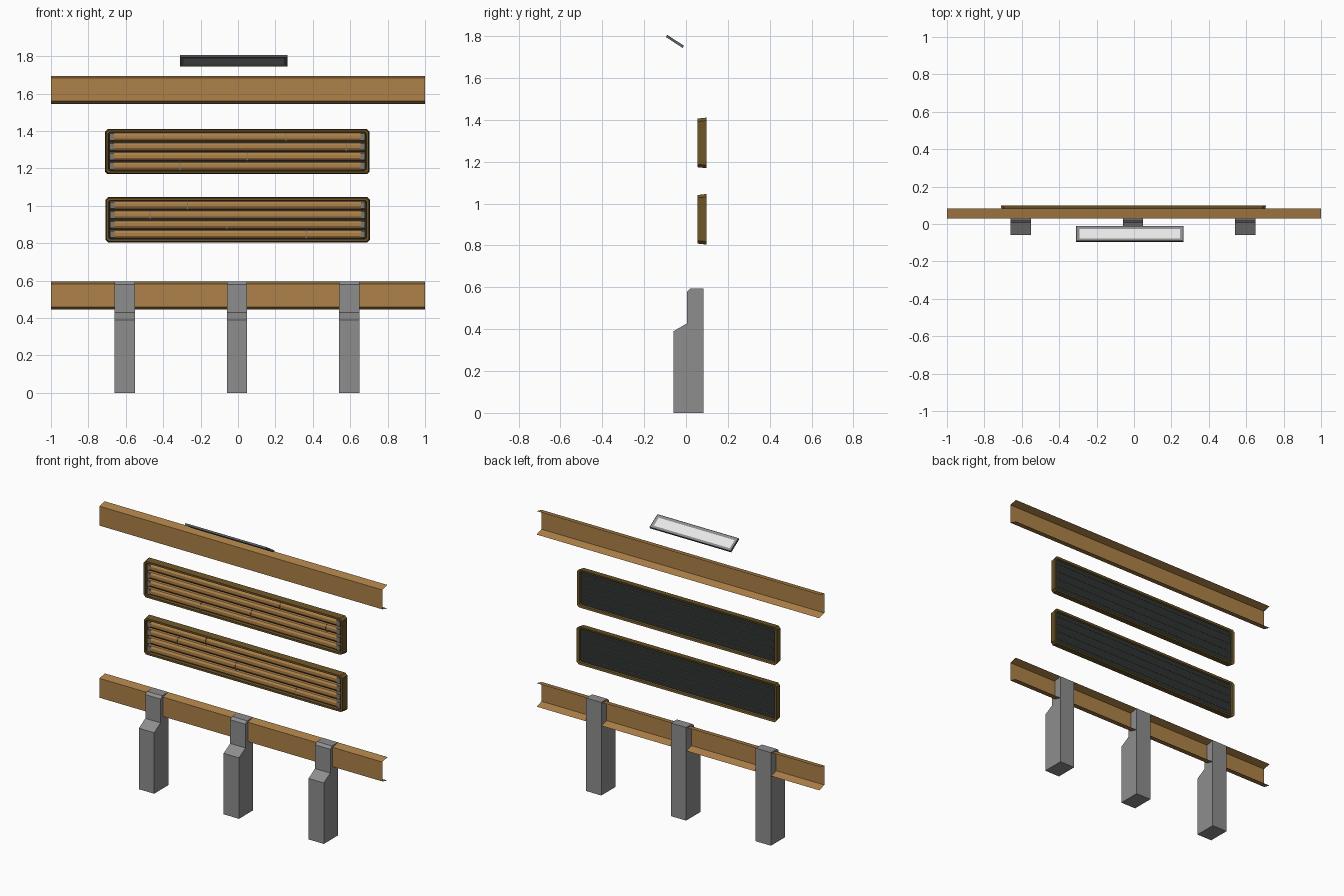
import bpy, bmesh
from math import radians
from mathutils import Matrix

cube = bpy.data.objects.get("Cube")
if cube:
    bpy.data.objects.remove(cube)


def material(name, r, g, b):
    m = bpy.data.materials.new(name)
    m.use_nodes = True
    m.diffuse_color = (r, g, b, 1)
    m.node_tree.nodes["Principled BSDF"].inputs["Base Color"].default_value = (r, g, b, 1)
    return m


TAN = material("tan paint", 0.42, 0.22, 0.065)
OLIVE = material("dark olive brown", 0.15, 0.09, 0.02)
BACK = material("dark slate", 0.025, 0.032, 0.032)
STEEL = material("post grey", 0.27, 0.27, 0.27)
CLIP = material("clip grey", 0.2, 0.19, 0.17)
FRAME = material("lamp frame grey", 0.12, 0.12, 0.13)
LENS = material("lens white", 0.8, 0.8, 0.8)


def make(name, bm, *mats):
    mesh = bpy.data.meshes.new(name)
    bm.to_mesh(mesh)
    bm.free()
    for m in mats:
        mesh.materials.append(m)
    ob = bpy.data.objects.new(name, mesh)
    bpy.context.collection.objects.link(ob)
    return ob


def extrude_x(bm, profile, x0, x1, closed=True):
    """Sweep a (y, z) profile along x; closed profiles get end caps."""
    a = [bm.verts.new((x0, y, z)) for y, z in profile]
    b = [bm.verts.new((x1, y, z)) for y, z in profile]
    n = len(profile)
    for i in range(n if closed else n - 1):
        j = (i + 1) % n
        bm.faces.new((a[i], a[j], b[j], b[i]))
    if closed:
        bm.faces.new(a)
        bm.faces.new(b)
        bmesh.ops.recalc_face_normals(bm, faces=bm.faces)


def box(bm, x0, x1, y0, y1, z0, z1):
    extrude_x(bm, [(y0, z0), (y1, z0), (y1, z1), (y0, z1)], x0, x1)


# Sheet channel beams, open at the back
for name, z in (("lower_beam", 0.445), ("upper_beam", 1.545)):
    bm = bmesh.new()
    extrude_x(bm, [(0.082, z), (0.03, z + 0.014), (0.03, z + 0.138), (0.082, z + 0.15)],
              -1, 1, closed=False)
    bmesh.ops.reverse_faces(bm, faces=bm.faces)
    make(name, bm, TAN)

# Three stepped posts
POST = [(-0.06, 0), (0.083, 0), (0.083, 0.595), (0.022, 0.595),
        (0.005, 0.58), (0.005, 0.428), (-0.06, 0.39)]
for side, x in (("right", -0.605), ("middle", -0.005), ("left", 0.595)):
    bm = bmesh.new()
    extrude_x(bm, POST, x - 0.054, x + 0.054)
    make(side + "_post", bm, STEEL)


def ring(bm, cx, cz, hx, hz, c, y):
    """Rectangle with cut corners, standing in the xz plane."""
    pts = [(hx, hz - c), (hx - c, hz), (c - hx, hz), (-hx, hz - c),
           (-hx, c - hz), (c - hx, -hz), (hx - c, -hz), (hx, c - hz)]
    return [bm.verts.new((cx + x, y, cz + z)) for x, z in pts]


def panel(label, cx, cz, seams):
    # Tapered rim with a recessed inner wall
    bm = bmesh.new()
    rings = [ring(bm, cx, cz, hx, hz, c, y) for hx, hz, c, y in (
        (0.690, 0.108, 0.008, 0.095), (0.707, 0.121, 0.014, 0.098),
        (0.702, 0.116, 0.014, 0.055), (0.690, 0.104, 0.008, 0.055),
        (0.686, 0.102, 0.008, 0.082))]
    for a, b in zip(rings, rings[1:] + rings[:1]):
        for i in range(8):
            j = (i + 1) % 8
            bm.faces.new((a[i], a[j], b[j], b[i]))
    bmesh.ops.recalc_face_normals(bm, faces=bm.faces)
    make(label + "_rim", bm, OLIVE)

    bm = bmesh.new()
    box(bm, cx - 0.69, cx + 0.69, 0.08, 0.086, cz - 0.106, cz + 0.106)
    make(label + "_backing", bm, BACK)

    # Four ribbed slats, each split by one seam and held by end clips
    slats, clips, lines = bmesh.new(), bmesh.new(), bmesh.new()
    for i, seam in enumerate(seams):
        z = cz + 0.078 - i * 0.052
        rib = [(0.08, z - 0.023), (0.068, z - 0.02), (0.06, z - 0.008),
               (0.06, z + 0.008), (0.068, z + 0.02), (0.08, z + 0.023)]
        for x0, x1 in ((cx - 0.682, seam - 0.002), (seam + 0.002, cx + 0.682)):
            extrude_x(slats, rib, x0, x1)
        box(clips, seam - 0.004, seam + 0.004, 0.064, 0.08, z - 0.023, z + 0.023)
        for s in (-1, 1):
            x = cx + s * 0.67
            box(clips, x - 0.011, x + 0.011, 0.058, 0.08, z - 0.018, z + 0.018)
        box(lines, cx - 0.67, cx + 0.67, 0.085, 0.088, z - 0.0015, z + 0.0015)
    make(label + "_slats", slats, TAN)
    make(label + "_clips", clips, CLIP)
    make(label + "_back_lines", lines, OLIVE)


panel("upper_panel", -0.004, 1.29, (0.255, 0.58, 0.05, -0.31))
panel("lower_panel", -0.002, 0.925, (-0.27, -0.47, -0.06, 0.365))

# Tilted lamp: dark tray, grey border, white lens
bm = bmesh.new()
box(bm, -0.287, 0.287, -0.048, 0.048, -0.006, 0.006)
top = max(bm.faces, key=lambda f: f.calc_center_median().z)
low = min(bm.faces, key=lambda f: f.calc_center_median().z)
for face, wide, mat in ((top, 0.026, 2), (low, 0.026, 1)):
    r = bmesh.ops.inset_region(bm, faces=[face], thickness=0.007)
    r = bmesh.ops.inset_region(bm, faces=[face], thickness=wide - 0.007, depth=-0.003)
    for f in r["faces"]:
        f.material_index = 1 if face is top else 0
    face.material_index = mat
lamp = make("lamp", bm, FRAME, STEEL, LENS)
lamp.matrix_world = Matrix.Translation((-0.022, -0.053, 1.775)) @ Matrix.Rotation(radians(-33), 4, "X")
